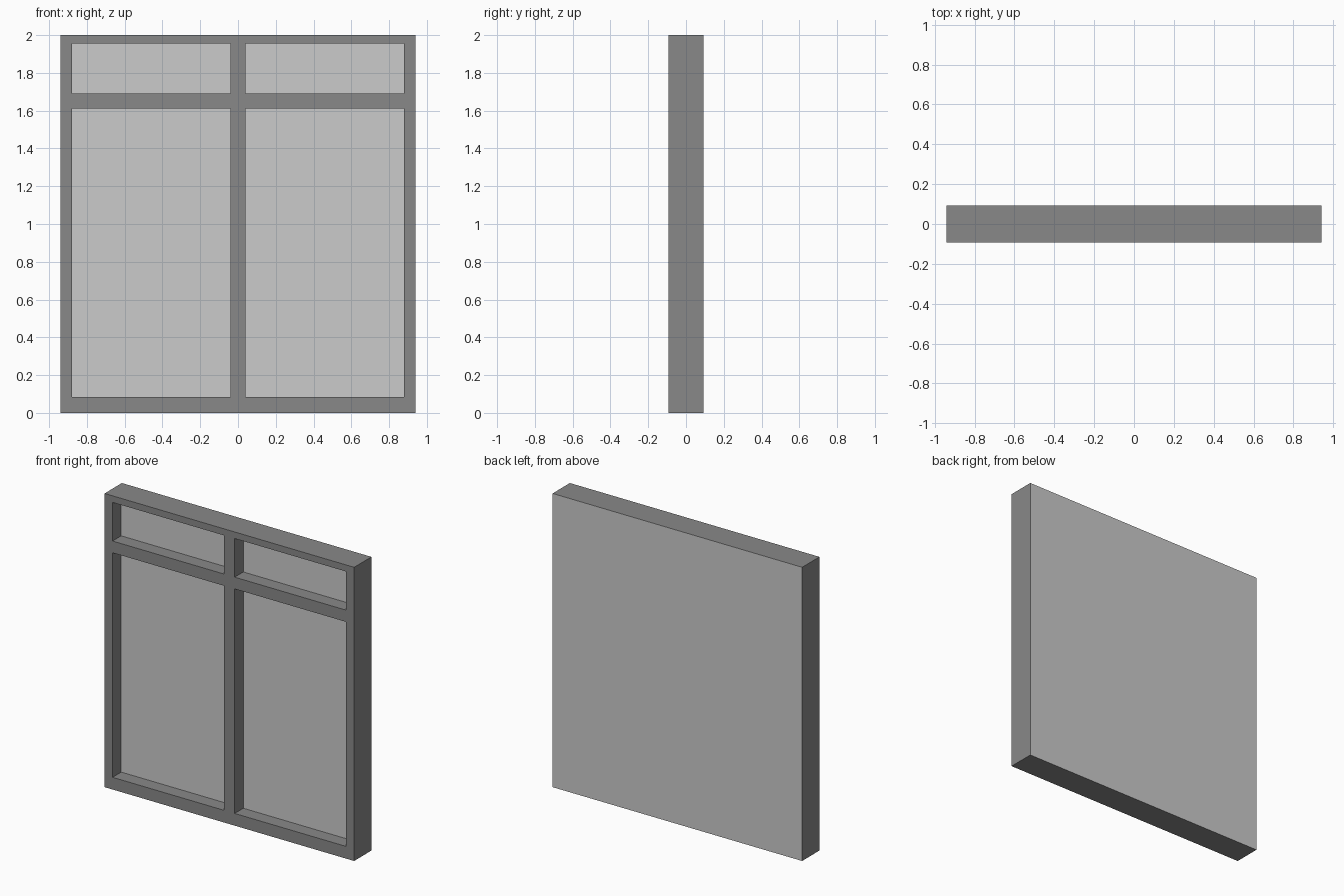
import bpy
import bmesh

if "Cube" in bpy.data.objects:
    bpy.data.objects.remove(bpy.data.objects["Cube"])

FRONT, PANE, BACK = -0.093, 0.0, 0.093
XS = [-0.94, -0.88, -0.04, 0.04, 0.88, 0.94]
ZS = [0.0, 0.083, 1.612, 1.692, 1.955, 2.0]


def material(name, value):
    mat = bpy.data.materials.new(name)
    mat.diffuse_color = (value, value, value, 1)
    mat.use_nodes = True
    mat.node_tree.nodes["Principled BSDF"].inputs["Base Color"].default_value = mat.diffuse_color
    return mat


bm = bmesh.new()

# Front of the frame: a grid of cells, odd cells are the window openings
grid = [[bm.verts.new((x, FRONT, z)) for z in ZS] for x in XS]
openings = []
for i in range(len(XS) - 1):
    for j in range(len(ZS) - 1):
        face = bm.faces.new((grid[i][j], grid[i + 1][j],
                             grid[i + 1][j + 1], grid[i][j + 1]))
        if i in (1, 3) and j in (1, 3):
            openings.append(face)

# Outer sides of the frame
rim = [e for e in bm.edges if e.is_boundary]
ext = bmesh.ops.extrude_edge_only(bm, edges=rim)["geom"]
for v in (g for g in ext if isinstance(g, bmesh.types.BMVert)):
    v.co.y = BACK

# Flat back sheet
back_edges = [e for e in bm.edges if e.is_boundary]
for face in bmesh.ops.edgeloop_fill(bm, edges=back_edges)["faces"]:
    face.material_index = 1

# Recessed panes
for face in bmesh.ops.extrude_discrete_faces(bm, faces=openings)["faces"]:
    face.material_index = 1
    for v in face.verts:
        v.co.y = PANE

bmesh.ops.recalc_face_normals(bm, faces=bm.faces[:])

mesh = bpy.data.meshes.new("window")
bm.to_mesh(mesh)
bm.free()
mesh.materials.append(material("dark_frame", 0.25))
mesh.materials.append(material("light_pane", 0.8))
window = bpy.data.objects.new("window", mesh)
bpy.context.collection.objects.link(window)
